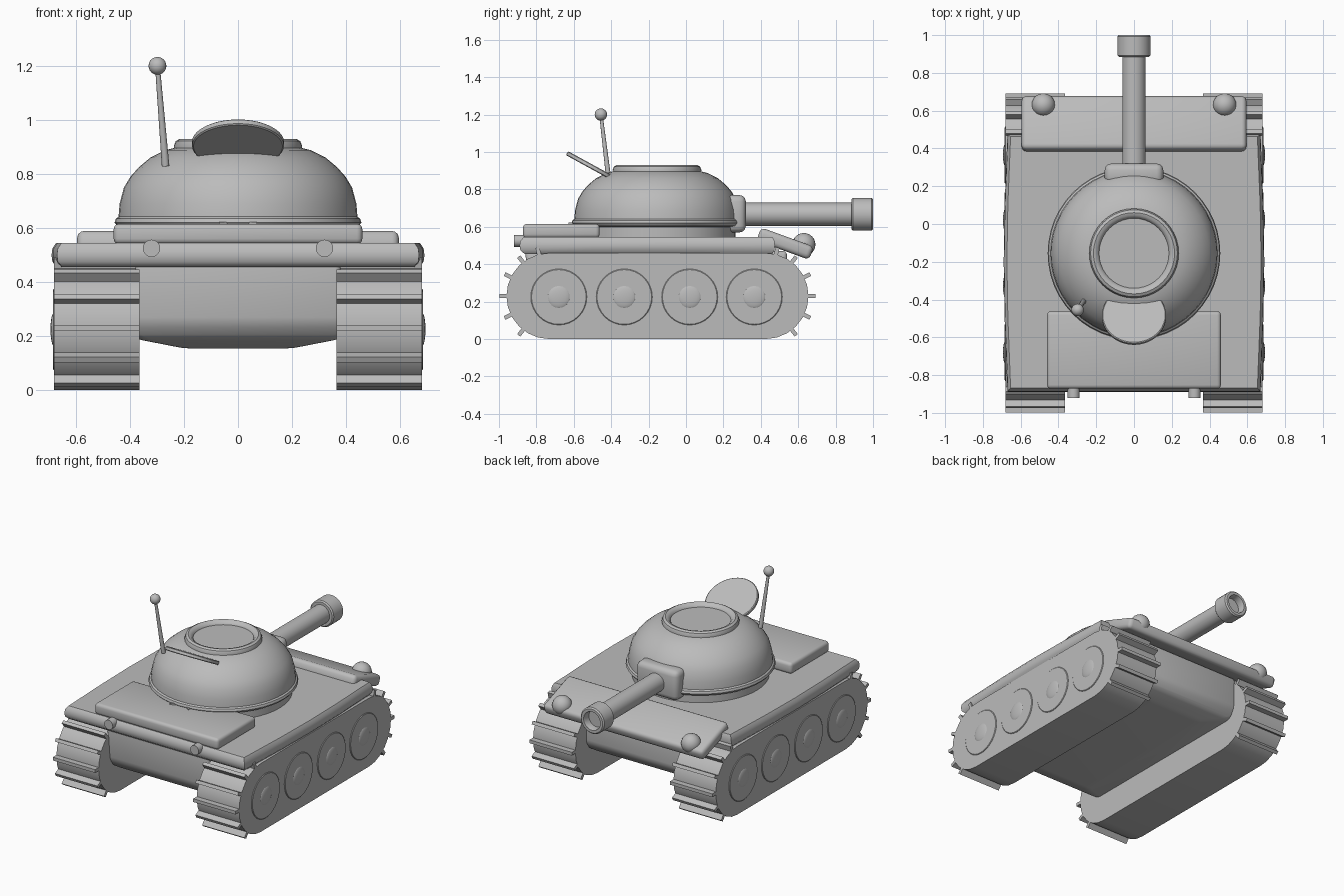
import bpy, bmesh
from math import sin, cos, pi, radians
from mathutils import Matrix, Vector

cube = bpy.data.objects.get("Cube")
if cube:
    bpy.data.objects.remove(cube, do_unlink=True)

grey = bpy.data.materials.new("plain_grey")
grey.use_nodes = True
grey.diffuse_color = (0.5, 0.5, 0.5, 1)
for node in grey.node_tree.nodes:
    if node.type == "BSDF_PRINCIPLED":
        node.inputs["Base Color"].default_value = grey.diffuse_color
        node.inputs["Roughness"].default_value = 0.7


def finish(name, bm, matrix=Matrix(), bevel=0, angle=35):
    """Bevel, place and shade a bmesh, then link it as an object."""
    if bevel:
        bmesh.ops.bevel(bm, geom=bm.edges[:], offset=bevel, segments=3,
                        profile=0.5, affect="EDGES", clamp_overlap=True)
    bm.transform(matrix)
    bmesh.ops.recalc_face_normals(bm, faces=bm.faces[:])
    mesh = bpy.data.meshes.new(name)
    bm.to_mesh(mesh)
    bm.free()
    mesh.materials.append(grey)
    mesh.shade_smooth()
    mesh.set_sharp_from_angle(angle=radians(angle))
    obj = bpy.data.objects.new(name, mesh)
    bpy.context.collection.objects.link(obj)
    return obj


def loft(name, rings, matrix=Matrix(), bevel=0, angle=35):
    """Skin a stack of matching point rings and cap both ends."""
    bm = bmesh.new()
    rows = [[bm.verts.new(p) for p in ring] for ring in rings]
    n = len(rows[0])
    for a, b in zip(rows, rows[1:]):
        for i in range(n):
            j = (i + 1) % n
            bm.faces.new((a[i], a[j], b[j], b[i]))
    bm.faces.new(rows[0][::-1])
    bm.faces.new(rows[-1])
    return finish(name, bm, matrix, bevel, angle)


def box(name, size, place, tilt=0, bevel=0):
    bm = bmesh.new()
    bmesh.ops.create_cube(bm, size=1)
    bm.transform(Matrix.Diagonal((*size, 1)))
    return finish(name, bm, Matrix.Translation(place) @ Matrix.Rotation(tilt, 4, "X"), bevel)


def lathe(name, profile, matrix, steps=32):
    """Turn (radius, height) points about the local z axis."""
    rings = [[(r * cos(2 * pi * i / steps), r * sin(2 * pi * i / steps), h)
              for i in range(steps)] for r, h in profile]
    return loft(name, rings, matrix)


def ball(name, radius, place, scale=(1, 1, 1)):
    bm = bmesh.new()
    bmesh.ops.create_uvsphere(bm, u_segments=20, v_segments=12, radius=radius)
    return finish(name, bm, Matrix.Translation(place) @ Matrix.Diagonal((*scale, 1)))


def at(x, y, z, axis=None, angle=0):
    m = Matrix.Translation((x, y, z))
    return m @ Matrix.Rotation(radians(angle), 4, axis) if axis else m


# Lower hull with a tapered belly
loft("lower_hull", [[(-w, a, z), (w, a, z), (w, b, z), (-w, b, z)] for z, w, a, b in (
    (0.155, 0.2, -0.7, 0.4), (0.19, 0.38, -0.8, 0.5),
    (0.25, 0.38, -0.84, 0.54), (0.47, 0.38, -0.86, 0.54))], bevel=0.02)

# Broad deck with gently bowed sides
half = [(0.67, -0.89), (0.685, -0.5), (0.69, -0.2), (0.685, 0.1), (0.67, 0.475)]
outline = half + [(-x, y) for x, y in reversed(half)]
loft("deck", [[(x * s, y * s, z) for x, y in outline] for z, s in (
    (0.455, 0.97), (0.475, 0.995), (0.5, 1), (0.525, 0.995), (0.545, 0.975))], angle=45)
box("engine_cover", (0.92, 0.41, 0.075), (0, -0.667, 0.578), bevel=0.02)
box("front_plate", (1.19, 0.3, 0.075), (0, 0.53, 0.51), radians(-20), bevel=0.025)

# Five pointed star plate on the engine cover
star = [((0.12 if i % 2 == 0 else 0.05) * sin(i * pi / 5),
         (0.12 if i % 2 == 0 else 0.05) * cos(i * pi / 5) - 0.53) for i in range(10)]
loft("star_plate", [[(x, y, z) for x, y in star] for z in (0.614, 0.623)])

# Tracks, cleats, wheels and lamps on both sides
R, REAR, FRONT = 0.23, -0.73, 0.425
ARC = 12
stadium = [(FRONT + R * cos(a), R + R * sin(a))
           for a in (pi * i / ARC - pi / 2 for i in range(ARC + 1))]
stadium += [(REAR + R * cos(a), R + R * sin(a))
            for a in (pi * i / ARC + pi / 2 for i in range(ARC + 1))]
for side, label in ((1, "left"), (-1, "right")):
    loft(f"{label}_track", [[(side * x, y, z) for y, z in stadium] for x in (0.365, 0.68)])
    for end, centre, sign in (("front", FRONT, 1), ("rear", REAR, -1)):
        for deg in (-52, -26, 0, 26, 52, 76):
            a = radians(deg)
            box(f"{label}_{end}_cleat", (0.315, 0.06, 0.022),
                (side * 0.5225, centre + sign * 0.237 * cos(a), R + 0.237 * sin(a)), sign * a)
    for y in (-0.68, -0.33, 0.02, 0.365):
        lathe(f"{label}_wheel", [(0.15, 0), (0.15, 0.012), (0.146, 0.015)],
              at(side * 0.67, y, 0.225, "Y", side * 90))
        ball(f"{label}_hub", 0.063, (side * 0.68, y, 0.225), (0.22, 1, 1))
    ball(f"{label}_headlight", 0.062, (side * 0.48, 0.63, 0.505))
    lathe(f"{label}_rear_lamp", [(0.032, 0), (0.032, 0.07)],
          at(side * 0.32, -0.85, 0.525, "X", 90), 20)

# Turret dome with its base rim
TY = -0.155
lathe("turret", [(0.42, 0.54), (0.42, 0.6), (0.445, 0.605), (0.457, 0.62), (0.452, 0.635),
                 (0.442, 0.642), (0.438, 0.69), (0.422, 0.75), (0.398, 0.79), (0.367, 0.825),
                 (0.325, 0.86), (0.27, 0.888), (0.2, 0.905)], at(0, TY, 0), 48)

# Hatch rim and its open lid
lathe("hatch_rim", [(0.235, 0.88), (0.237, 0.905), (0.23, 0.922), (0.215, 0.93),
                    (0.2, 0.926), (0.187, 0.912), (0.185, 0.906)], at(0, TY, 0), 40)
lathe("hatch_lid", [(0.165, -0.012), (0.17, -0.008), (0.17, 0.008), (0.165, 0.012)],
      at(0, -0.487, 0.912, "X", -28.7), 40)

# Gun shield, barrel and hollow muzzle
box("gun_shield", (0.31, 0.11, 0.2), (0, 0.265, 0.67), bevel=0.035)
lathe("barrel", [(0.062, 0), (0.062, 0.65)], at(0, 0.25, 0.667, "X", -90))
lathe("muzzle", [(0.062, 0.885), (0.08, 0.885), (0.088, 0.893), (0.088, 0.992), (0.08, 1),
                 (0.062, 1), (0.058, 0.99), (0.058, 0.95)], at(0, 0, 0.667, "X", -90))

# Antenna leaning back, tipped with a ball
foot, tip = Vector((-0.268, -0.41, 0.83)), Vector((-0.298, -0.455, 1.2))
lean = (tip - foot).to_track_quat("Z", "Y").to_matrix().to_4x4()
lathe("antenna", [(0.014, 0), (0.009, (tip - foot).length)],
      Matrix.Translation(foot) @ lean, 12)
ball("antenna_tip", 0.033, tip)
